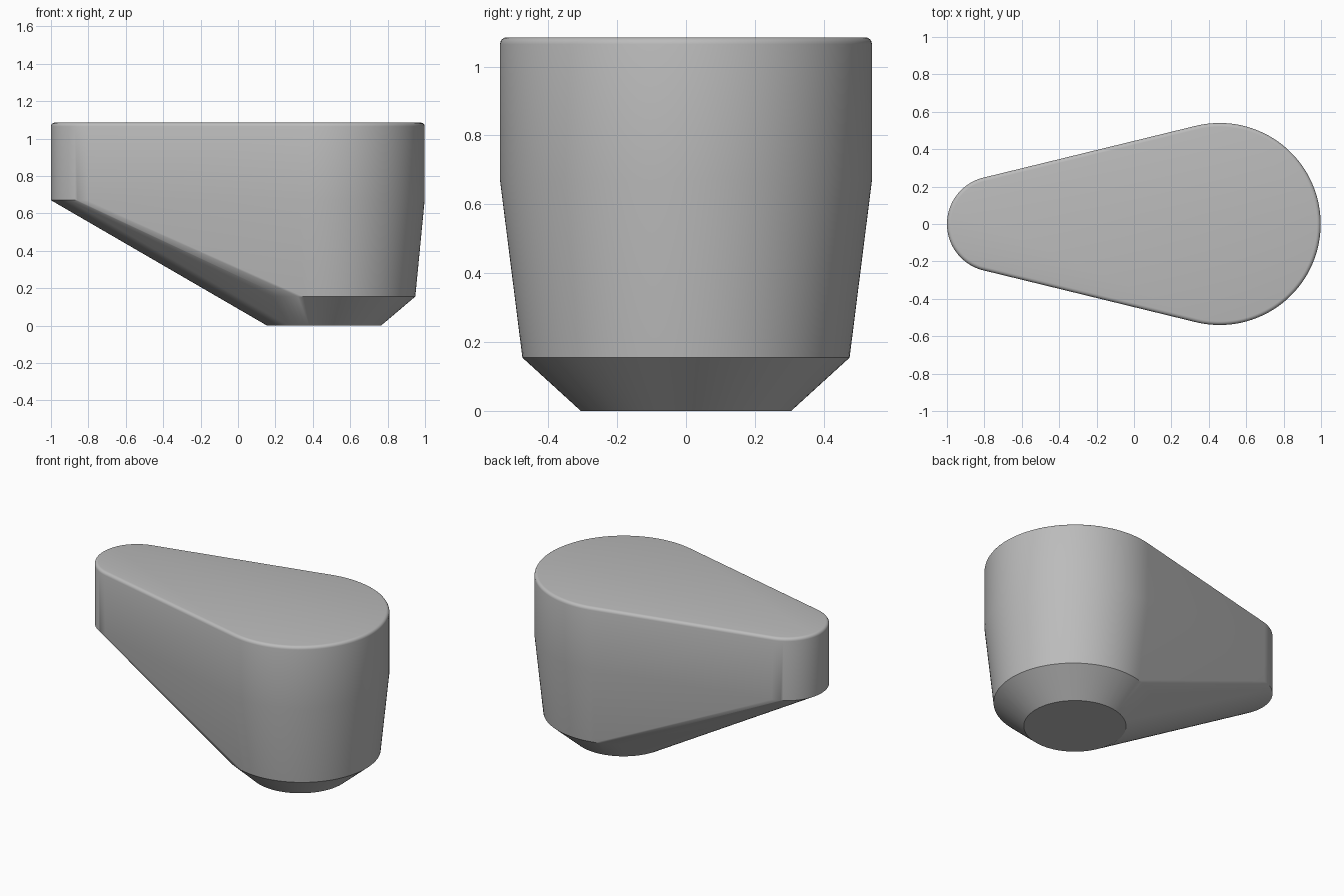
import bpy, bmesh, math

cube = bpy.data.objects.get("Cube")
if cube:
    bpy.data.objects.remove(cube, do_unlink=True)

SEGMENTS = 96
BIG_X, BIG_R = 0.458, 0.54       # wide end of the teardrop
SMALL_X, SMALL_R = -0.745, 0.255  # narrow end
TOP, WALL, FOOT = 1.085, 0.67, 0.155
ROUND = 0.02

# Angle at which the straight flanks touch both end circles
tangent = math.acos((SMALL_R - BIG_R) / (BIG_X - SMALL_X))


def arc(x, r, z, start, end, count):
    steps = [start + (end - start) * i / count for i in range(count + 1)]
    return [(x + r * math.cos(a), r * math.sin(a), z) for a in steps]


def teardrop(z, inset=0):
    big = arc(BIG_X, BIG_R - inset, z, -tangent, tangent, SEGMENTS)
    small = arc(SMALL_X, SMALL_R - inset, z, tangent, 2 * math.pi - tangent, SEGMENTS // 2)
    return big + small


def circle(x, r, z):
    return arc(x, r, z, 0, 2 * math.pi, SEGMENTS)[:-1]


# Body sections: tapered foot, upright wall, rounded top rim
points = circle(0.46, 0.305, 0) + circle(0.473, 0.475, FOOT) + teardrop(WALL)
for i in range(5):
    a = math.pi / 2 * i / 4
    points += teardrop(TOP - ROUND + ROUND * math.sin(a), ROUND * (1 - math.cos(a)))

# Skin the sections with their convex envelope
bm = bmesh.new()
for p in points:
    bm.verts.new(p)
hull = bmesh.ops.convex_hull(bm, input=bm.verts)
bmesh.ops.delete(bm, geom=[v for v in bm.verts if not v.link_faces], context='VERTS')
bmesh.ops.dissolve_limit(bm, angle_limit=math.radians(0.3), verts=bm.verts, edges=bm.edges)
bmesh.ops.recalc_face_normals(bm, faces=bm.faces)

mesh = bpy.data.meshes.new("teardrop_body")
bm.to_mesh(mesh)
bm.free()
body = bpy.data.objects.new("teardrop_body", mesh)
bpy.context.collection.objects.link(body)

# Single grey finish
grey = bpy.data.materials.new("mid_grey")
grey.use_nodes = True
colour = (0.5, 0.5, 0.5, 1)
grey.diffuse_color = colour
grey.node_tree.nodes["Principled BSDF"].inputs["Base Color"].default_value = colour
mesh.materials.append(grey)

# Smooth walls with crisp rims
bpy.ops.object.select_all(action='DESELECT')
body.select_set(True)
bpy.context.view_layer.objects.active = body
bpy.ops.object.shade_smooth_by_angle(angle=math.radians(30))
